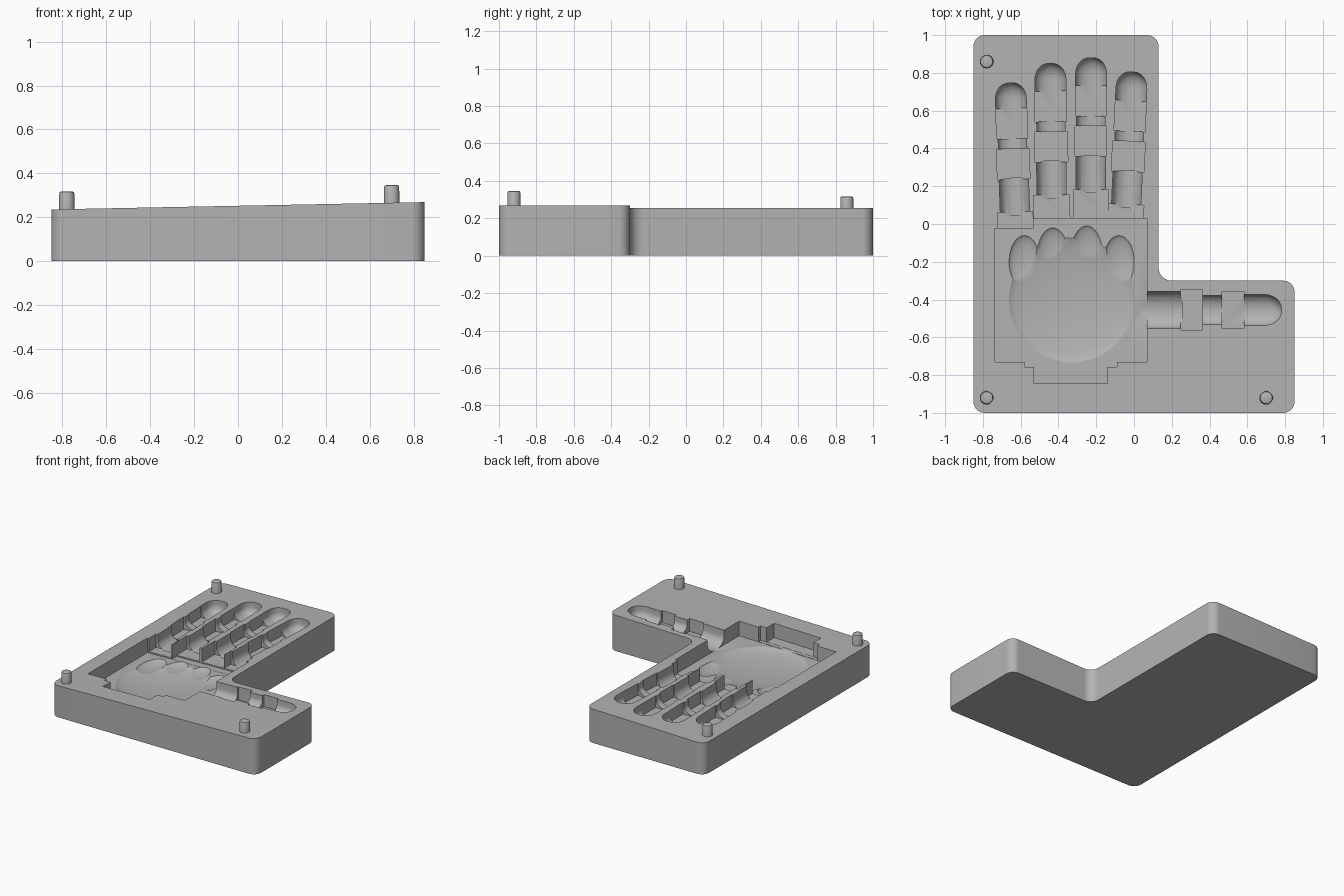
import bpy, bmesh, math
from mathutils import Vector

if "Cube" in bpy.data.objects:
    bpy.data.objects.remove(bpy.data.objects["Cube"])

grey = bpy.data.materials.new("matte grey")
grey.use_nodes = True
grey.diffuse_color = (0.45, 0.45, 0.45, 1)
grey.node_tree.nodes["Principled BSDF"].inputs["Base Color"].default_value = grey.diffuse_color
cutters = []


def top(x):
    """Height of the gently sloping top face."""
    return 0.2525 + 0.0195 * x


def finish(bm, name):
    bmesh.ops.recalc_face_normals(bm, faces=bm.faces)
    mesh = bpy.data.meshes.new(name)
    bm.to_mesh(mesh)
    bm.free()
    mesh.materials.append(grey)
    ob = bpy.data.objects.new(name, mesh)
    bpy.context.collection.objects.link(ob)
    return ob


def cutter(bm, name):
    """Heights in a cutter are measured from the sloping top."""
    for v in bm.verts:
        v.co.z += top(v.co.x)
    ob = finish(bm, name)
    ob.hide_render = True
    cutters.append(ob)


def loft(name, rings):
    bm = bmesh.new()
    loops = [[bm.verts.new(p) for p in ring] for ring in rings]
    n = len(loops[0])
    for a, b in zip(loops, loops[1:]):
        for i in range(n):
            j = (i + 1) % n
            bm.faces.new((a[i], a[j], b[j], b[i]))
    bm.faces.new(loops[0])
    bm.faces.new(loops[-1])
    cutter(bm, name)


def box(name, x0, x1, y0, y1, depth):
    loft(name, [[(x0, y, 0.1), (x1, y, 0.1), (x1, y, -depth), (x0, y, -depth)]
                for y in (y0, y1)])


def bowl(name, x, y, z, rx, ry, rz):
    bm = bmesh.new()
    bmesh.ops.create_uvsphere(bm, u_segments=40, v_segments=20, radius=1)
    for v in bm.verts:
        v.co = Vector((x + v.co.x * rx, y + v.co.y * ry, z + v.co.z * rz))
    cutter(bm, name)


class Digit:
    """Row of pockets along an axis from start to end."""

    def __init__(self, name, start, end):
        self.name = name
        self.start = Vector((*start, 0))
        self.axis = Vector((*end, 0)) - self.start
        self.length = self.axis.length
        self.axis.normalize()
        self.side = Vector((self.axis.y, -self.axis.x, 0))

    def ring(self, s, width, depth, curved):
        h, wall = width / 2, depth * 0.4
        if curved:
            prof = [(h * math.cos(math.pi * i / 14),
                     -wall - (depth - wall) * math.sin(math.pi * i / 14)) for i in range(15)]
        else:
            prof = [(h, -depth), (-h, -depth)]
        prof = [(h, 0.1)] + prof + [(-h, 0.1)]
        return [self.start + self.axis * s + self.side * u + Vector((0, 0, z)) for u, z in prof]

    def part(self, label, s0, s1, width, depth, curved=True):
        loft(self.name + label, [self.ring(s, width, depth, curved)
                                 for s in (s0 - 0.003, s1 + 0.003)])

    def tip(self, s0, width, depth, radius):
        rings = [self.ring(s0 - 0.003, width, depth, True)]
        for i in range(9):
            a = math.radians(84) * i / 8
            rings.append(self.ring(self.length - radius + radius * math.sin(a) / math.sin(math.radians(84)),
                                   width * math.cos(a) ** 0.85,
                                   depth * (0.45 + 0.55 * math.cos(a)), True))
        loft(self.name + "_tip", rings)


# Body: L outline with rounded corners
outline = [(-0.85, -1, 0.06), (0.85, -1, 0.06), (0.85, -0.3, 0.06),
           (0.13, -0.3, 0.07), (0.13, 1, 0.06), (-0.85, 1, 0.06)]
points = []
for i, (x, y, r) in enumerate(outline):
    p = Vector((x, y))
    a = (Vector(outline[i - 1][:2]) - p).normalized() * r
    b = (Vector(outline[(i + 1) % len(outline)][:2]) - p).normalized() * r
    for k in range(9):
        t = math.pi / 2 * k / 8
        points.append(p + a * (1 - math.sin(t)) + b * (1 - math.cos(t)))
bm = bmesh.new()
low = [bm.verts.new((p.x, p.y, 0)) for p in points]
high = [bm.verts.new((p.x, p.y, top(p.x))) for p in points]
bm.faces.new(low)
bm.faces.new(high)
for i in range(len(low)):
    j = (i + 1) % len(low)
    bm.faces.new((low[i], low[j], high[j], high[i]))
body = finish(bm, "mould_body")

# Palm recess, knuckle steps and wrist steps
box("palm_recess", -0.735, 0.07, -0.73, -0.025, 0.11)
box("palm_upper_recess", -0.531, 0.069, -0.1, 0.03, 0.109)
box("wrist_step", -0.58, -0.09, -0.757, -0.72, 0.108)
box("wrist_recess", -0.53, -0.14, -0.845, -0.71, 0.107)

# Soft hollow of the palm with a lobe below each finger
bowl("palm_hollow", -0.33, -0.4, -0.1, 0.34, 0.34, 0.05)
for i, (x, y) in enumerate([(-0.58, -0.2), (-0.43, -0.16), (-0.25, -0.15), (-0.08, -0.2)]):
    bowl(f"palm_lobe_{i}", x, y, -0.1, 0.085, 0.145, 0.035)

# Finger pockets: start, end, then first block position and block width
fingers = [("little_finger", (-0.628, 0.0), (-0.655, 0.747), 0.24, 0.172),
           ("ring_finger", (-0.435, 0.03), (-0.443, 0.85), 0.30, 0.175),
           ("middle_finger", (-0.23, 0.06), (-0.227, 0.88), 0.30, 0.168),
           ("index_finger", (-0.045, 0.02), (-0.01, 0.805), 0.26, 0.172)]
for name, start, end, s, width in fingers:
    d = Digit(name, start, end)
    d.part("_hinge", -0.04, s - 0.18, width + 0.015, 0.1, False)
    d.part("_base", s - 0.19, s, 0.155, 0.112)
    d.part("_lower_block", s, s + 0.155, width, 0.094, False)
    d.part("_joint", s + 0.155, s + 0.215, 0.15, 0.082)
    d.part("_upper_block", s + 0.215, s + 0.37, width - 0.008, 0.088, False)
    d.tip(s + 0.37, 0.163, 0.096, 0.085)

# Thumb pocket
thumb = Digit("thumb", (0.05, -0.455), (0.78, -0.455))
thumb.part("_base", 0, 0.2, 0.195, 0.113)
thumb.part("_lower_block", 0.2, 0.31, 0.215, 0.097, False)
thumb.part("_joint", 0.31, 0.42, 0.155, 0.084)
thumb.part("_upper_block", 0.42, 0.53, 0.195, 0.091, False)
thumb.tip(0.53, 0.165, 0.095, 0.1)

# Cut every pocket from the body
bpy.context.view_layer.objects.active = body
for c in cutters:
    mod = body.modifiers.new(c.name, "BOOLEAN")
    mod.operation = "DIFFERENCE"
    mod.solver = "EXACT"
    mod.object = c
    bpy.ops.object.modifier_apply(modifier=mod.name)
for c in cutters:
    bpy.data.objects.remove(c)

# Locating pegs
pegs = []
for name, x, y in [("back_right_peg", -0.78, 0.86), ("front_right_peg", -0.78, -0.92),
                   ("front_left_peg", 0.7, -0.92)]:
    bm = bmesh.new()
    bmesh.ops.create_cone(bm, cap_ends=True, segments=32, radius1=0.036, radius2=0.034, depth=0.1)
    rim = [e for e in bm.edges if all(v.co.z > 0 for v in e.verts)]
    bmesh.ops.bevel(bm, geom=rim, offset=0.008, segments=2, affect="EDGES", profile=0.5)
    bmesh.ops.translate(bm, verts=bm.verts, vec=(x, y, top(x) + 0.03))
    pegs.append(finish(bm, name))

bpy.ops.object.select_all(action="DESELECT")
for ob in [body] + pegs:
    ob.select_set(True)
bpy.ops.object.shade_smooth_by_angle(angle=math.radians(30))
